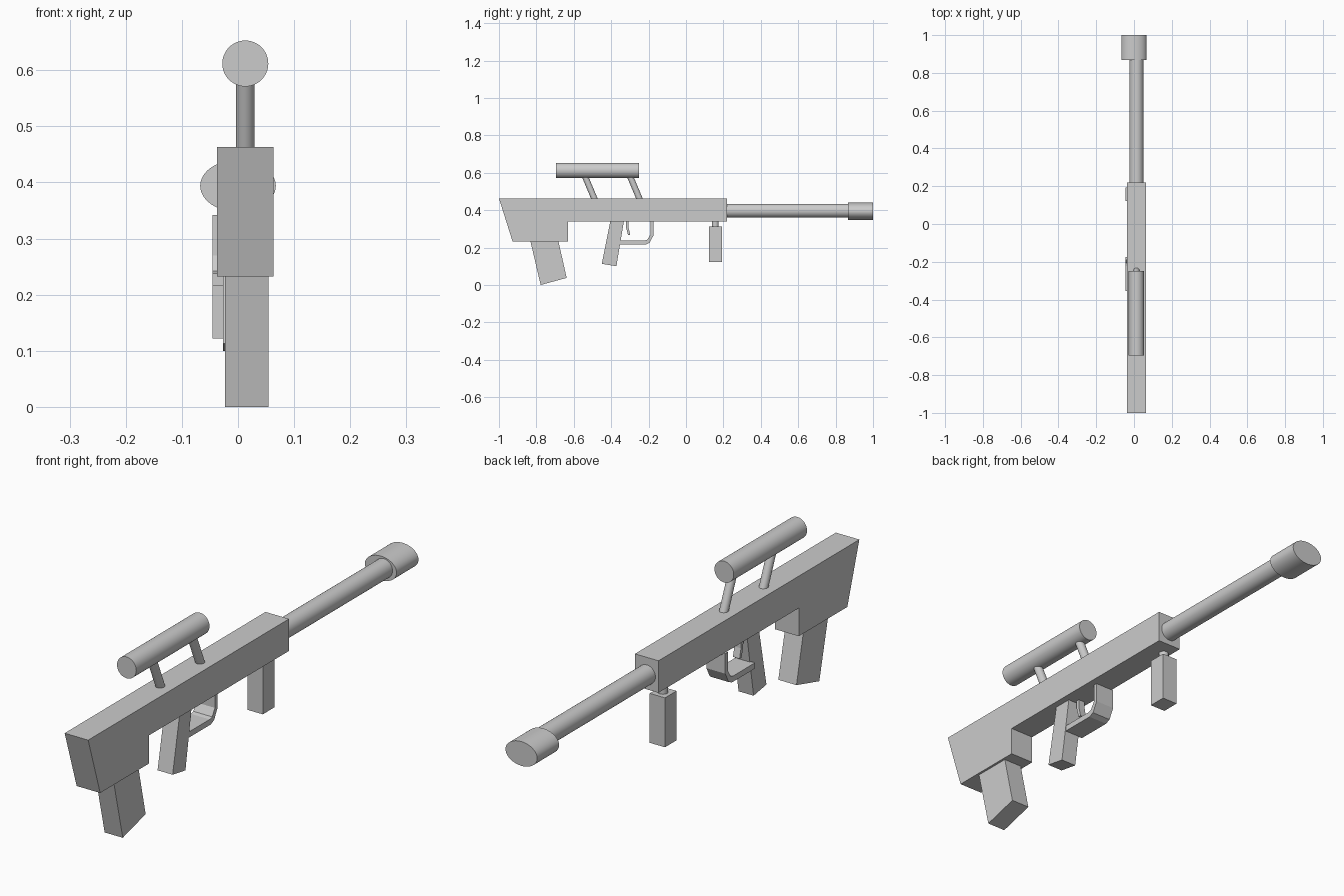
import bpy, bmesh, math
from mathutils import Vector

if "Cube" in bpy.data.objects:
    bpy.data.objects.remove(bpy.data.objects["Cube"])


def extrude_profile(name, pts, x0, x1):
    """Solid made from a (y, z) side profile, extruded from x0 to x1."""
    bm = bmesh.new()
    face = bm.faces.new([bm.verts.new((x0, y, z)) for y, z in pts])
    res = bmesh.ops.extrude_face_region(bm, geom=[face])
    moved = [v for v in res["geom"] if isinstance(v, bmesh.types.BMVert)]
    bmesh.ops.translate(bm, verts=moved, vec=(x1 - x0, 0, 0))
    bmesh.ops.recalc_face_normals(bm, faces=bm.faces)
    mesh = bpy.data.meshes.new(name)
    bm.to_mesh(mesh)
    bm.free()
    ob = bpy.data.objects.new(name, mesh)
    bpy.context.collection.objects.link(ob)
    return ob


def rod(name, a, b, r, flatten=(1, 1)):
    """Smooth cylinder from a to b; flatten scales its cross-section."""
    a, b = Vector(a), Vector(b)
    d = b - a
    bpy.ops.mesh.primitive_cylinder_add(vertices=48, radius=r, depth=d.length, location=(a + b) / 2)
    ob = bpy.context.object
    ob.name = name
    # every rod lies in the y-z plane, so tilt about x only
    ob.rotation_euler = (math.atan2(-d.y, d.z), 0, 0)
    ob.scale = (flatten[0], flatten[1], 1)
    bpy.ops.object.shade_smooth_by_angle(angle=math.radians(35))
    return ob


CX = 0.013  # centre line of the main body

# Body with the dropped stock
extrude_profile("body", [(-1, 0.463), (-0.927, 0.232), (-0.632, 0.232), (-0.632, 0.34),
                         (0.22, 0.34), (0.22, 0.463)], -0.037, 0.063)

# Slanted magazine under the stock
extrude_profile("magazine", [(-0.838, 0.26), (-0.777, 0.0), (-0.638, 0.038), (-0.688, 0.26)],
                -0.023, 0.054)

# Pistol grip
extrude_profile("pistol_grip", [(-0.402, 0.355), (-0.45, 0.113), (-0.372, 0.1), (-0.33, 0.355)],
                -0.027, 0.037)

# Trigger guard strip, running from the grip round to the body
extrude_profile("trigger_guard", [(-0.355, 0.216), (-0.215, 0.216), (-0.195, 0.225), (-0.174, 0.265),
                                  (-0.174, 0.342), (-0.19, 0.342), (-0.19, 0.27), (-0.207, 0.242),
                                  (-0.222, 0.238), (-0.355, 0.238)], -0.045, 0.035)

# Curved trigger
extrude_profile("trigger", [(-0.322, 0.345), (-0.32, 0.305), (-0.31, 0.268), (-0.298, 0.268),
                            (-0.307, 0.305), (-0.308, 0.345)], -0.019, 0.009)

# Fore grip and its mounting pin
extrude_profile("fore_grip", [(0.122, 0.312), (0.122, 0.122), (0.192, 0.122), (0.192, 0.312)],
                -0.045, 0.02)
rod("fore_grip_pin", (-0.012, 0.157, 0.30), (-0.012, 0.157, 0.35), 0.018)

# Barrel and oval muzzle
rod("barrel", (CX, 0.2, 0.397), (CX, 0.99, 0.397), 0.037)
rod("muzzle", (0, 0.867, 0.394), (0, 1, 0.394), 0.0465, flatten=(1.45, 1))

# Scope tube on two leaning posts
rod("scope", (CX, -0.695, 0.612), (CX, -0.25, 0.612), 0.041)
for i, y in enumerate((-0.485, -0.244)):
    rod(f"scope_post_{i + 1}", (CX, y, 0.45), (CX, y - 0.061, 0.595), 0.0165)
